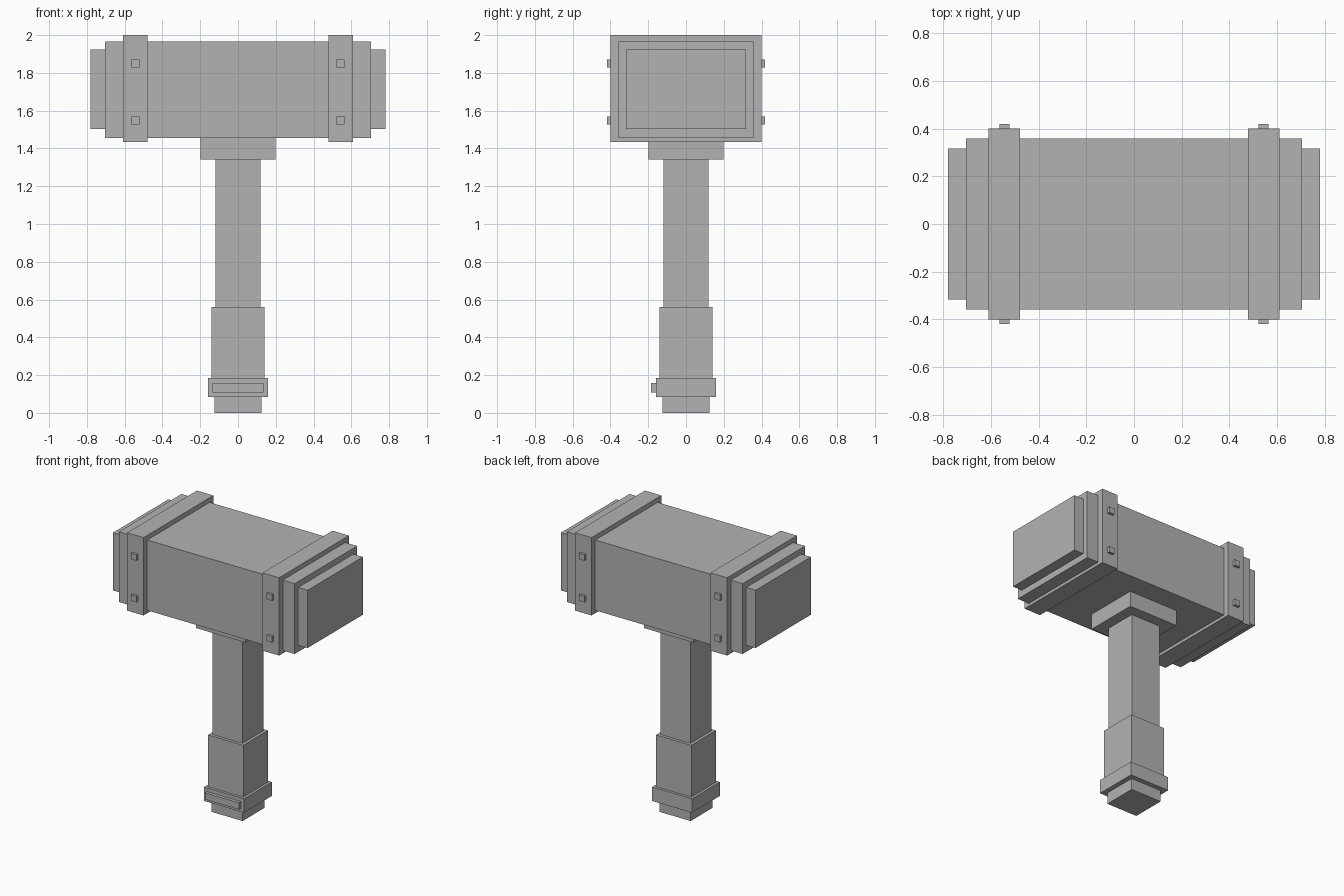
import bpy
import bmesh
from mathutils import Matrix, Vector

if "Cube" in bpy.data.objects:
    bpy.data.objects.remove(bpy.data.objects["Cube"])

stone = bpy.data.materials.new("plain_grey")
stone.diffuse_color = (0.45, 0.45, 0.45, 1)
stone.use_nodes = True
stone.node_tree.nodes["Principled BSDF"].inputs["Base Color"].default_value = stone.diffuse_color


def box(name, x, y, z):
    """Box spanning the (min, max) range on each axis."""
    spans = (x, y, z)
    centre = Vector([(a + b) / 2 for a, b in spans])
    size = [b - a for a, b in spans]
    bm = bmesh.new()
    bmesh.ops.create_cube(bm, size=1, matrix=Matrix.Translation(centre) @ Matrix.Diagonal((*size, 1)))
    mesh = bpy.data.meshes.new(name)
    bm.to_mesh(mesh)
    bm.free()
    mesh.materials.append(stone)
    obj = bpy.data.objects.new(name, mesh)
    bpy.context.collection.objects.link(obj)
    return obj


def block(name, hx, hy, z0, z1):
    """Box centred on the vertical axis."""
    return box(name, (-hx, hx), (-hy, hy), (z0, z1))


# Handle, from the bottom up
block("pommel_tip", 0.125, 0.125, 0.0, 0.083)
block("pommel", 0.16, 0.16, 0.083, 0.184)
box("pommel_plate", (-0.136, 0.136), (-0.184, -0.16), (0.109, 0.158))
block("grip", 0.141, 0.141, 0.184, 0.56)
block("shaft", 0.12, 0.12, 0.56, 1.342)
block("collar", 0.199, 0.199, 1.342, 1.456)

# Hammer head
block("head", 0.705, 0.358, 1.456, 1.966)

for side, s in (("left", -1), ("right", 1)):
    def xr(a, b):
        return tuple(sorted((s * a, s * b)))

    # Striking face and the band around the head
    box(f"striking_face_{side}", xr(0.705, 0.781), (-0.317, 0.317), (1.504, 1.923))
    box(f"band_{side}", xr(0.478, 0.61), (-0.4, 0.4), (1.435, 2.0))

    # Square studs on the front and back of the band
    for face, f in (("front", -1), ("back", 1)):
        for level, z in (("lower", 1.547), ("upper", 1.849)):
            box(f"stud_{side}_{face}_{level}", xr(0.522, 0.565),
                tuple(sorted((f * 0.4, f * 0.419))), (z - 0.0215, z + 0.0215))
